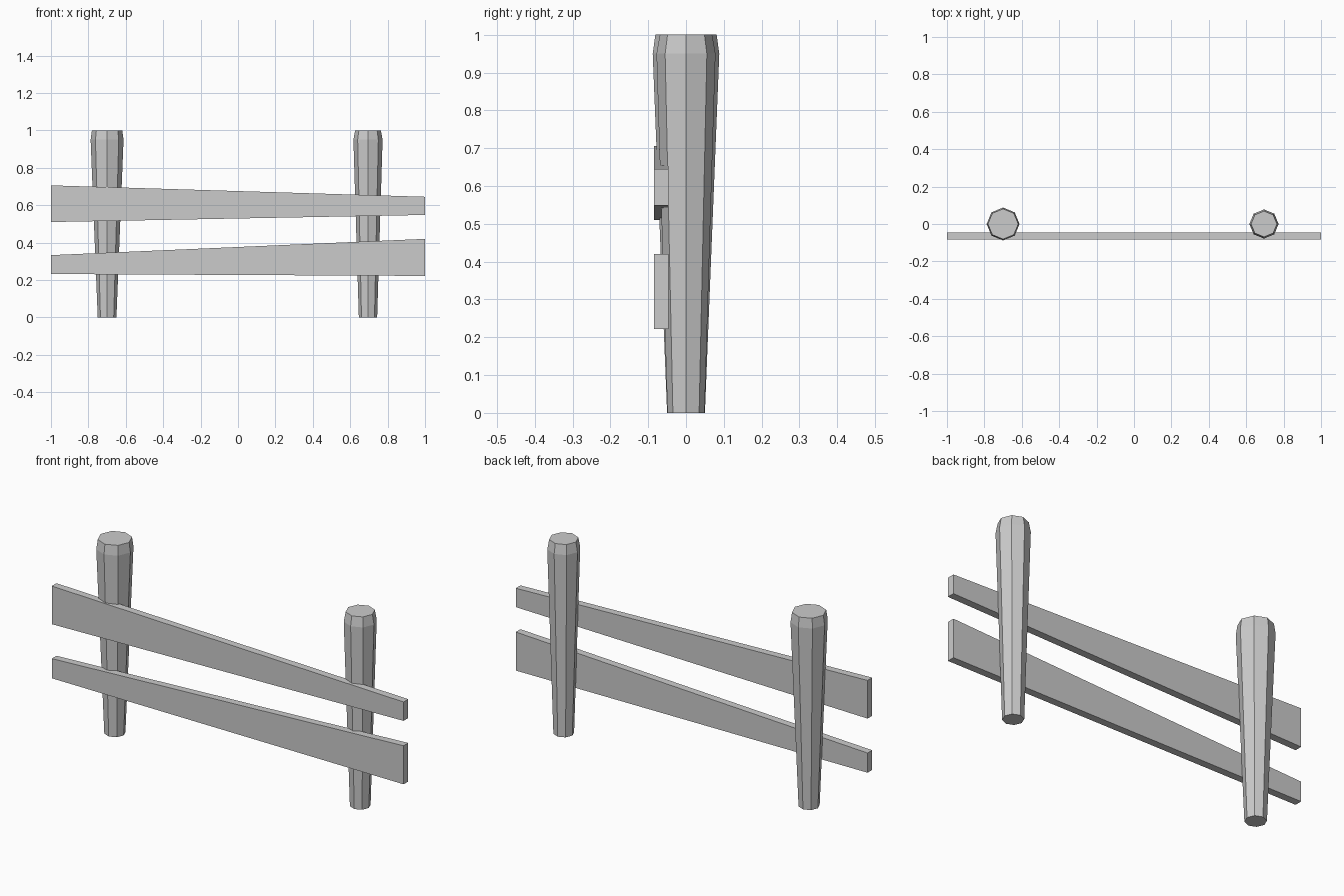
import bpy, bmesh
from math import cos, sin, tau

if "Cube" in bpy.data.objects:
    bpy.data.objects.remove(bpy.data.objects["Cube"])


def finish(name, bm):
    bmesh.ops.recalc_face_normals(bm, faces=bm.faces)
    me = bpy.data.meshes.new(name)
    bm.to_mesh(me)
    bm.free()
    bpy.context.collection.objects.link(bpy.data.objects.new(name, me))


def post(name, x, profile, sides=8):
    """Octagonal post lofted through (radius, z) rings, capped at both ends."""
    bm = bmesh.new()
    rings = [[bm.verts.new((x + r * cos(tau * i / sides), r * sin(tau * i / sides), z))
              for i in range(sides)] for r, z in profile]
    for a, b in zip(rings, rings[1:]):
        for i in range(sides):
            j = (i + 1) % sides
            bm.faces.new((a[i], a[j], b[j], b[i]))
    bm.faces.new(rings[0])
    bm.faces.new(rings[-1])
    finish(name, bm)


def rail(name, left, right, y0=-0.084, y1=-0.046):
    """Tapered plank: (bottom, top) heights at the left and right ends."""
    bm = bmesh.new()
    outline = [(-1, left[0]), (1, right[0]), (1, right[1]), (-1, left[1])]
    face = bm.faces.new([bm.verts.new((x, y0, z)) for x, z in outline])
    ext = bmesh.ops.extrude_face_region(bm, geom=[face])
    for v in ext["geom"]:
        if isinstance(v, bmesh.types.BMVert):
            v.co.y = y1
    # keep the plank closed at the front
    if len(bm.faces) == 5:
        bm.faces.new([v for v in face.verts])
    finish(name, bm)


# Posts, narrow at the foot with a bevelled head
post("left_post", -0.70, [(0.05, 0), (0.088, 0.95), (0.081, 1)])
post("right_post", 0.695, [(0.049, 0), (0.078, 0.95), (0.069, 1)])

# Rails, tapering in opposite directions
rail("upper_rail", (0.51, 0.706), (0.548, 0.645))
rail("lower_rail", (0.232, 0.333), (0.222, 0.42))
